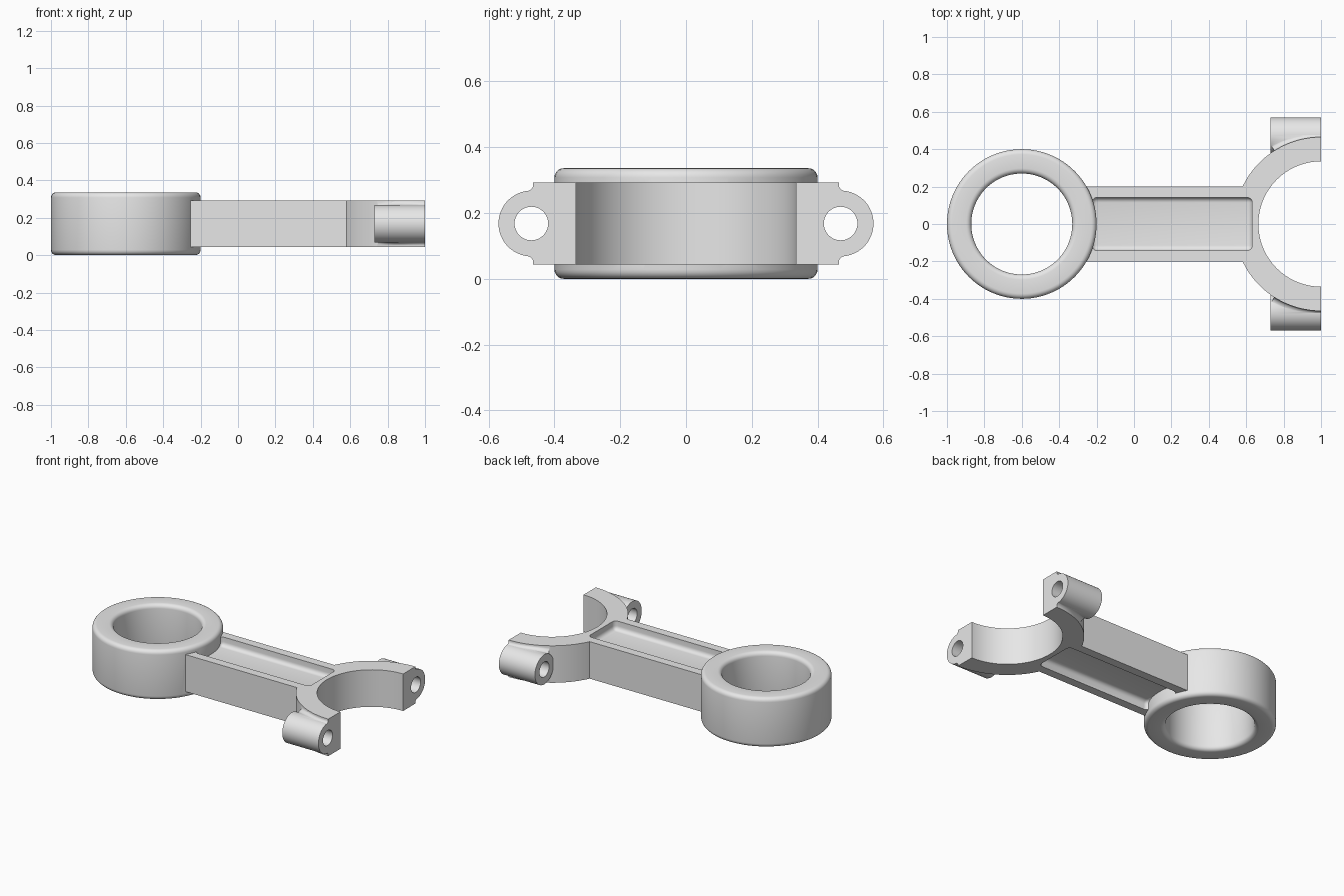
import bpy
import bmesh
from math import sin, cos, pi, radians, sqrt
from mathutils import Matrix

cube = bpy.data.objects.get("Cube")
if cube:
    bpy.data.objects.remove(cube, do_unlink=True)

MID = 0.168           # middle height of the whole rod
HALF = 0.125          # half thickness of beam and big end
BIG_X, BIG_R, BORE_R = 1.0, 0.465, 0.335
LUG_Y, LUG_R = 0.47, 0.1

steel = bpy.data.materials.new("grey steel")
steel.use_nodes = True
GREY = (0.8, 0.8, 0.8, 1)
steel.diffuse_color = GREY
steel.node_tree.nodes["Principled BSDF"].inputs["Base Color"].default_value = GREY


def finish(bm, name):
    bmesh.ops.recalc_face_normals(bm, faces=bm.faces)
    mesh = bpy.data.meshes.new(name)
    bm.to_mesh(mesh)
    bm.free()
    mesh.materials.append(steel)
    obj = bpy.data.objects.new(name, mesh)
    bpy.context.collection.objects.link(obj)
    return obj


def box(name, x0, x1, half_y, z0, z1, bevel=0):
    bm = bmesh.new()
    bmesh.ops.create_cube(bm, size=1)
    bmesh.ops.scale(bm, vec=(x1 - x0, 2 * half_y, z1 - z0), verts=bm.verts)
    bmesh.ops.translate(bm, vec=((x0 + x1) / 2, 0, (z0 + z1) / 2), verts=bm.verts)
    if bevel:
        bmesh.ops.bevel(bm, geom=bm.edges[:], offset=bevel, segments=5,
                        profile=0.5, affect='EDGES')
    return finish(bm, name)


def cylinder(name, radius, depth, center, along_x=False, sides=96):
    bm = bmesh.new()
    matrix = Matrix.Translation(center)
    if along_x:
        matrix = matrix @ Matrix.Rotation(pi / 2, 4, 'Y')
    bmesh.ops.create_cone(bm, cap_ends=True, segments=sides, radius1=radius,
                          radius2=radius, depth=depth, matrix=matrix)
    return finish(bm, name)


def loft(name, rings, closed):
    """Skin a list of equal closed cross-sections."""
    bm = bmesh.new()
    rows = [[bm.verts.new(p) for p in ring] for ring in rings]
    n = len(rows[0])
    pairs = list(zip(rows, rows[1:]))
    if closed:
        pairs.append((rows[-1], rows[0]))
    else:
        bm.faces.new(rows[0])
        bm.faces.new(rows[-1])
    for a, b in pairs:
        for i in range(n):
            j = (i + 1) % n
            bm.faces.new((a[i], a[j], b[j], b[i]))
    return finish(bm, name)


def combine(target, tool, operation):
    mod = target.modifiers.new("combine", 'BOOLEAN')
    mod.operation = operation
    mod.solver = 'EXACT'
    mod.object = tool
    bpy.context.view_layer.objects.active = target
    bpy.ops.object.modifier_apply(modifier=mod.name)
    bpy.data.objects.remove(tool, do_unlink=True)


def lug_fillet(side):
    """Concave blend from the big end's outer wall onto a bolt lug."""
    rings = []
    for k in range(15):
        a = radians(57.5 + 2.5 * k)
        r0, r1, top = BIG_R - 0.002, 0.495, HALF - 0.003
        dy = r1 * sin(a) - LUG_Y
        low = sqrt(LUG_R ** 2 - dy ** 2) - 0.002
        upper = [(0.43, top)]
        for i in range(7):
            t = i / 6 * pi / 2
            upper.append((r0 + (r1 - r0) * (1 - cos(t)),
                          low + (top - low) * (1 - sin(t))))
        section = upper + [(r, -z) for r, z in reversed(upper)]
        rings.append([(BIG_X - r * cos(a), side * r * sin(a), MID + z)
                      for r, z in section])
    return loft("lug_fillet", rings, False)


def small_end():
    """Rounded ring swept around its own axis."""
    inner, outer, bev = 0.27, 0.4, 0.028
    corners = [(outer, 1, 1), (inner, -1, 1), (inner, -1, -1), (outer, 1, -1)]
    section = []
    for q, (r, sr, sz) in enumerate(corners):
        for i in range(6):
            t = (q + i / 5) * pi / 2
            section.append((r - sr * bev + bev * cos(t),
                            MID + sz * (MID - bev) + bev * sin(t)))
    rings = [[(-0.6 + r * cos(a), r * sin(a), z) for r, z in section]
             for a in (2 * pi * k / 96 for k in range(96))]
    return loft("small_end", rings, True)


# Beam and big end
rod = box("connecting_rod", -0.3, 0.68, 0.2, MID - HALF, MID + HALF)
combine(rod, cylinder("big_end", BIG_R, 2 * HALF, (BIG_X, 0, MID)), 'UNION')

# Recess in the upper and lower beam faces
DEPTH = 0.06
for s in (1, -1):
    z = sorted((MID + s * (HALF - DEPTH), MID + s * (HALF + 0.1)))
    combine(rod, box("recess", -0.225, 0.632, 0.142, z[0], z[1], 0.028), 'DIFFERENCE')

# Bolt lugs with their blends
for s in (1, -1):
    combine(rod, cylinder("bolt_lug", LUG_R, 0.32, (0.89, s * LUG_Y, MID), True, 64), 'UNION')
    combine(rod, lug_fillet(s), 'UNION')

# Half bore, flat joint face and bolt holes
combine(rod, cylinder("bore", BORE_R, 1, (BIG_X, 0, MID)), 'DIFFERENCE')
combine(rod, box("joint_cut", BIG_X, 2, 1, -1, 1), 'DIFFERENCE')
for s in (1, -1):
    combine(rod, cylinder("bolt_hole", 0.051, 1, (0.9, s * LUG_Y, MID), True, 48), 'DIFFERENCE')

# Small end ring
combine(rod, small_end(), 'UNION')

bpy.ops.object.select_all(action='DESELECT')
rod.select_set(True)
bpy.context.view_layer.objects.active = rod
bpy.ops.object.shade_smooth_by_angle(angle=radians(30))
